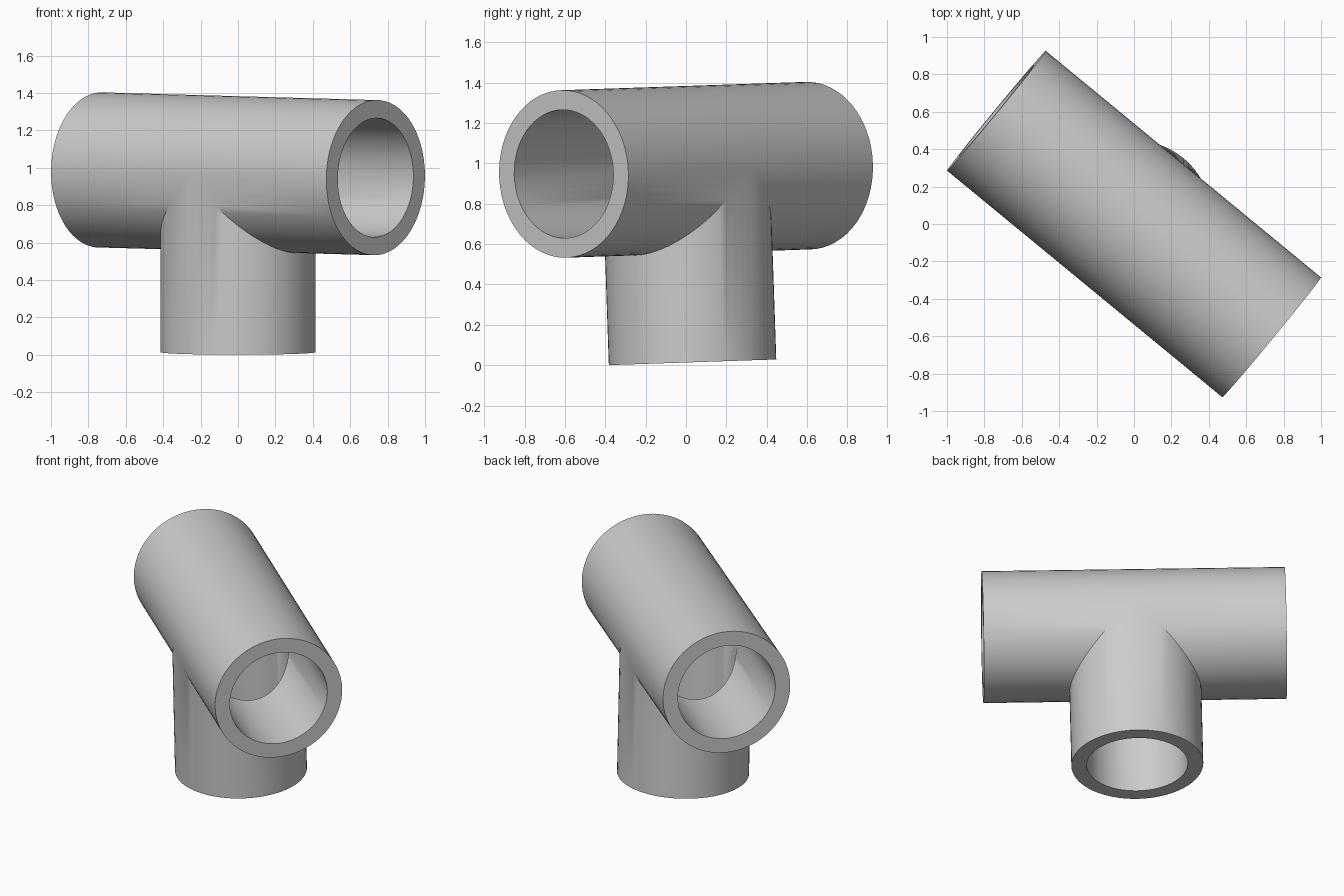
import bpy
import bmesh
from math import sin, cos, tau
from mathutils import Matrix, Vector

cube = bpy.data.objects.get("Cube")
if cube:
    bpy.data.objects.remove(cube, do_unlink=True)

SEGMENTS = 64
OUTER, INNER = 0.415, 0.318
HALF_RUN, DROP = 0.953, 0.954   # half length of the run, length of the branch

bm = bmesh.new()


def face(*points):
    bm.faces.new([bm.verts.new(p) for p in points])


def strip(start, end):
    """Skin the quads between two outlines given as functions of the angle."""
    for i in range(SEGMENTS):
        a, b = tau * i / SEGMENTS, tau * (i + 1) / SEGMENTS
        face(start(a), start(b), end(b), end(a))


def run_end(r, side):
    return lambda a: Vector((side * HALF_RUN, r * sin(a), r * cos(a)))


def run_seam(r, side):
    # The upper half meets at the middle, the lower half stops at the mitre
    return lambda a: Vector((side * max(0, -r * cos(a)), r * sin(a), r * cos(a)))


def branch_end(r):
    return lambda a: Vector((r * cos(a), r * sin(a), -DROP))


def branch_seam(r):
    return lambda a: Vector((r * cos(a), r * sin(a), -abs(r * cos(a))))


# Outer skin and bore of the run and the branch
for radius in (OUTER, INNER):
    for side in (-1, 1):
        strip(run_end(radius, side), run_seam(radius, side))
    strip(branch_end(radius), branch_seam(radius))

# Flat rims at the three openings
for side in (-1, 1):
    strip(run_end(OUTER, side), run_end(INNER, side))
strip(branch_end(OUTER), branch_end(INNER))

bmesh.ops.remove_doubles(bm, verts=bm.verts[:], dist=0.0001)
bmesh.ops.recalc_face_normals(bm, faces=bm.faces[:])

mesh = bpy.data.meshes.new("pipe_tee")
bm.to_mesh(mesh)
bm.free()
tee = bpy.data.objects.new("pipe_tee", mesh)
bpy.context.collection.objects.link(tee)

# Turn the run diagonally, with a slight lean
up = Vector((0, -0.034, 1)).normalized()
along = Vector((1.47, -1.21, -0.041)).normalized()
across = up.cross(along).normalized()
along = across.cross(up)
turn = Matrix((along, across, up)).transposed().to_4x4()
tee.matrix_world = Matrix.Translation((0, 0, 0.968)) @ turn

# Plain grey material
grey = bpy.data.materials.new("plain_grey")
grey.use_nodes = True
colour = (0.6, 0.6, 0.6, 1)
grey.diffuse_color = colour
grey.node_tree.nodes["Principled BSDF"].inputs["Base Color"].default_value = colour
mesh.materials.append(grey)

bpy.ops.object.select_all(action="DESELECT")
tee.select_set(True)
bpy.context.view_layer.objects.active = tee
bpy.ops.object.shade_smooth_by_angle(angle=0.52)
